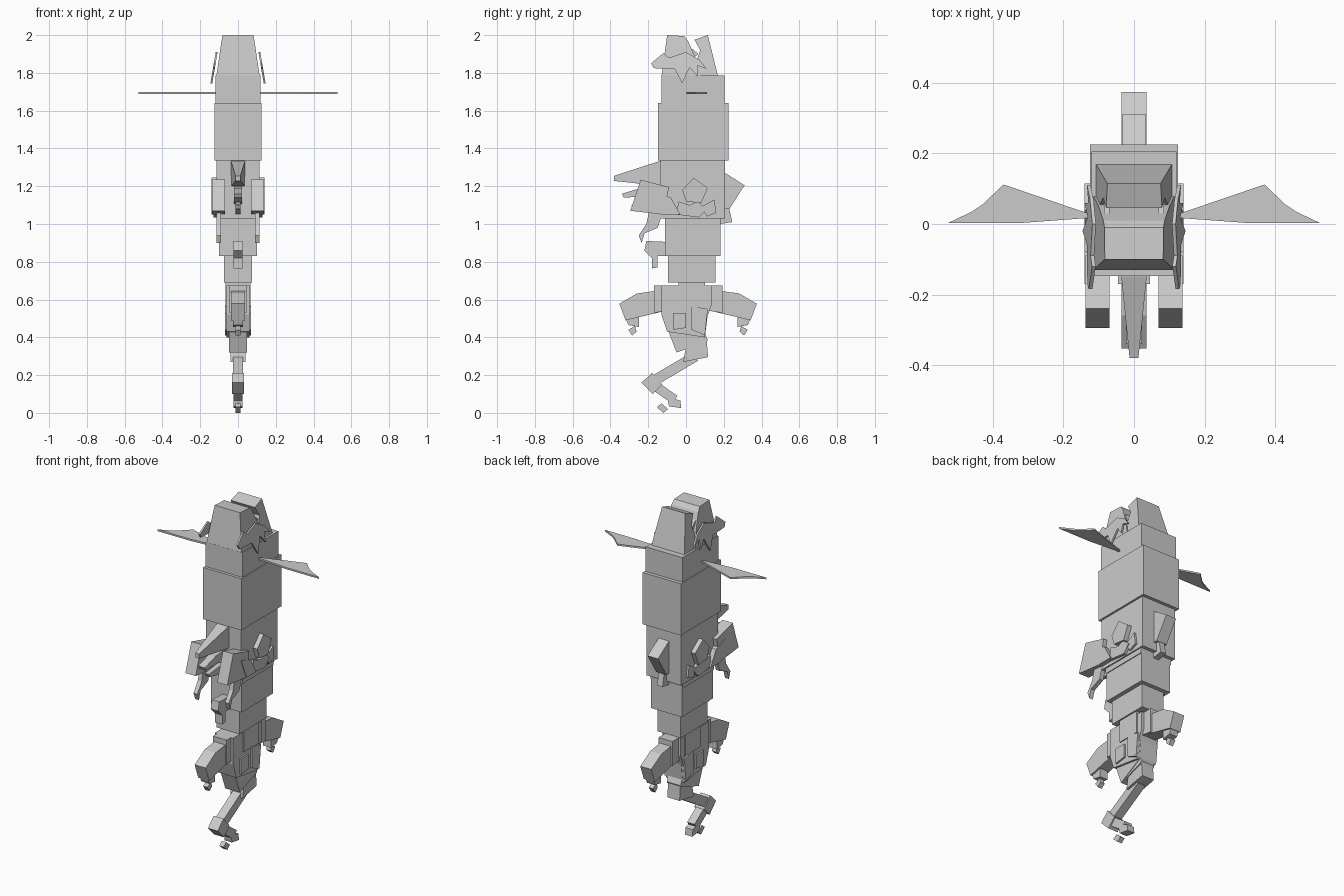
import bpy, bmesh, math
from mathutils import Vector

grey = bpy.data.materials.new("stone grey")
grey.diffuse_color = (0.6, 0.6, 0.6, 1)


def finish(name, bm):
    bmesh.ops.recalc_face_normals(bm, faces=bm.faces[:])
    mesh = bpy.data.meshes.new(name)
    bm.to_mesh(mesh)
    bm.free()
    mesh.materials.append(grey)
    ob = bpy.data.objects.new(name, mesh)
    bpy.context.collection.objects.link(ob)
    return ob


def extrude(name, loop, offset):
    """Flat outline of 3D points, extruded along a vector."""
    bm = bmesh.new()
    face = bm.faces.new([bm.verts.new(p) for p in loop])
    r = bmesh.ops.extrude_face_region(bm, geom=[face])
    moved = [v for v in r["geom"] if isinstance(v, bmesh.types.BMVert)]
    bmesh.ops.translate(bm, verts=moved, vec=offset)
    return finish(name, bm)


def profile(name, pts, x0, x1):
    """Side outline in (y, z), extruded from x0 to x1."""
    return extrude(name, [(x0, y, z) for y, z in pts], (x1 - x0, 0, 0))


def slab(name, hw, y0, y1, z0, z1):
    return profile(name, [(y0, z0), (y1, z0), (y1, z1), (y0, z1)], -hw, hw)


def limb(name, a, b, width, hw, cx=0):
    """Box running between two (y, z) points."""
    a, b = Vector(a), Vector(b)
    d = (b - a).normalized()
    n = Vector((-d.y, d.x)) * width / 2
    return profile(name, [a + n, b + n, b - n, a - n], cx - hw, cx + hw)


def pair(name, pts, x0, x1):
    for side, s in (("right", 1), ("left", -1)):
        profile(f"{name}_{side}", pts, s * x0, s * x1)


def taper(ob, z0, z1, k):
    """Narrow the width from 1 at z0 to k at z1."""
    for v in ob.data.vertices:
        v.co.x *= 1 + (k - 1) * (v.co.z - z0) / (z1 - z0)


# Stacked body segments
slab("neck", 0.12, -0.13, 0.205, 1.62, 1.785)
slab("chest", 0.125, -0.147, 0.226, 1.335, 1.64)
slab("torso", 0.113, -0.135, 0.207, 1.03, 1.34)
profile("torso_base", [(-0.11, 1.1), (0.2, 1.1), (0.18, 1.0), (-0.11, 1.0)], -0.105, 0.105)
slab("waist", 0.1, -0.11, 0.182, 0.83, 1.04)
slab("hips", 0.075, -0.095, 0.157, 0.69, 0.84)
profile("lower_body", [(-0.13, 0.675), (0.135, 0.675), (0.135, 0.57), (0.11, 0.5),
                       (0.1, 0.4), (-0.1, 0.43), (-0.13, 0.52)], -0.06, 0.06)
slab("hip_plate", 0.066, -0.04, 0.10, 0.56, 0.69)

# Head with an open upward mouth
front = profile("front_jaw", [(-0.13, 1.78), (0.08, 1.78), (0.05, 1.88), (0.01, 1.97),
                              (-0.01, 1.995), (-0.1, 2.0)], -0.115, 0.115)
back = profile("back_jaw", [(0.05, 1.78), (0.17, 1.78), (0.115, 2.0), (0.045, 1.975),
                            (0.075, 1.92), (0.055, 1.86)], -0.108, 0.108)
taper(front, 1.78, 2.0, 0.72)
taper(back, 1.78, 2.0, 0.7)
pair("tooth", [(0.03, 1.93), (0.065, 1.9), (0.03, 1.87)], 0.07, 0.085)

# Jagged cheek crests, flaring outward toward the bottom
crest = [(-0.185, 1.85), (-0.12, 1.905), (-0.09, 1.88), (0.0, 1.91), (0.07, 1.87),
         (0.11, 1.82), (0.06, 1.84), (0.06, 1.78), (0.02, 1.83), (-0.02, 1.745),
         (-0.06, 1.82), (-0.17, 1.825)]
for side, s in (("right", 1), ("left", -1)):
    extrude(f"cheek_crest_{side}",
            [(s * (0.108 + (1.91 - z) * 0.17), y, z) for y, z in crest], (s * 0.01, 0, 0))

    # Thin side wings
    wing = [(0.11, 0.02), (0.13, 0.03), (0.37, 0.112), (0.43, 0.055), (0.46, 0.035),
            (0.527, 0.003), (0.32, 0.003), (0.13, 0.017)]
    extrude(f"wing_{side}", [(s * x, y, 1.689) for x, y in wing], (0, 0, 0.01))

# Chest spike narrowing to its tip
spike = profile("chest_spike", [(-0.12, 1.335), (-0.15, 1.33), (-0.38, 1.255),
                                (-0.38, 1.228), (-0.12, 1.20)], -0.036, 0.036)
for v in spike.data.vertices:
    if v.co.y < -0.3:
        v.co.x *= 0.35
profile("lower_spike", [(-0.12, 1.2), (-0.24, 1.19), (-0.34, 1.16), (-0.33, 1.14),
                        (-0.22, 1.145), (-0.12, 1.1)], -0.022, 0.022)
profile("belly_spike", [(-0.12, 1.12), (-0.29, 1.1), (-0.28, 1.08), (-0.12, 1.05)], -0.014, 0.014)

# Arms with hooked claws
pair("arm_block", [(-0.24, 1.235), (-0.09, 1.195), (-0.12, 1.05), (-0.295, 1.07)], 0.07, 0.137)
pair("arm_joint", [(-0.17, 1.17), (-0.08, 1.14), (-0.03, 1.05), (-0.12, 1.05)], 0.10, 0.14)
pair("claw", [(-0.19, 1.09), (-0.12, 1.07), (-0.15, 0.98), (-0.22, 0.95), (-0.235, 0.9),
              (-0.25, 0.94), (-0.21, 1.0)], 0.09, 0.115)

# Angular plates on the flanks
pair("flank_plate", [(0.04, 1.245), (0.115, 1.19), (0.08, 1.11), (0.0, 1.12), (-0.02, 1.18)], 0.1, 0.14)
pair("flank_chip", [(-0.04, 1.12), (0.02, 1.1), (0.06, 1.12), (0.11, 1.08), (0.07, 1.035),
                    (-0.05, 1.05)], 0.1, 0.13)
pair("rear_plate", [(0.08, 1.09), (0.15, 1.13), (0.16, 1.06), (0.11, 1.04)], 0.1, 0.125)

# Back fin and small front hook
profile("back_fin", [(0.2, 1.275), (0.31, 1.205), (0.23, 1.08), (0.19, 1.08)], -0.034, 0.034)
profile("back_fin_tip", [(0.19, 1.1), (0.225, 1.1), (0.245, 1.01), (0.18, 1.0)], -0.018, 0.018)
profile("front_hook", [(-0.1, 0.905), (-0.21, 0.91), (-0.22, 0.86), (-0.18, 0.82),
                       (-0.18, 0.765), (-0.15, 0.77), (-0.15, 0.83), (-0.1, 0.83)], -0.024, 0.024)

# Bent legs fore and aft
for side, s, d in (("front", -1, 0.0), ("back", 1, 0.022)):
    def leg(part, pts, hw):
        profile(f"{side}_{part}", [(s * (y + d), z) for y, z in pts], -hw, hw)
    leg("thigh", [(0.1, 0.675), (0.17, 0.675), (0.17, 0.53), (0.1, 0.54)], 0.045)
    leg("shin", [(0.13, 0.65), (0.26, 0.632), (0.353, 0.578), (0.32, 0.49), (0.13, 0.535)], 0.036)
    leg("ankle", [(0.25, 0.53), (0.32, 0.5), (0.305, 0.465), (0.25, 0.455)], 0.026)
    leg("toe", [(0.27, 0.46), (0.305, 0.44), (0.285, 0.41), (0.262, 0.43)], 0.014)

# Tapered pelvis and side pads
profile("pelvis", [(-0.1, 0.45), (0.12, 0.56), (0.1, 0.40), (-0.05, 0.32)], -0.048, 0.048)
pair("side_pad", [(0.03, 0.565), (0.115, 0.55), (0.1, 0.41), (0.03, 0.44)], 0.04, 0.07)
pair("side_pad_front", [(-0.07, 0.53), (0.0, 0.53), (0.0, 0.45), (-0.07, 0.44)], 0.04, 0.07)
profile("tail_base", [(-0.05, 0.32), (-0.08, 0.42), (0.1, 0.42), (0.115, 0.385), (0.11, 0.375)], -0.045, 0.045)
profile("tail_block", [(0.0, 0.35), (0.11, 0.38), (0.117, 0.295), (-0.015, 0.27)], -0.04, 0.04)

# Thin tail leg with knuckles
limb("tail_leg", (0.05, 0.3), (-0.17, 0.17), 0.055, 0.026)
profile("tail_knee", [(-0.235, 0.16), (-0.18, 0.212), (-0.125, 0.15), (-0.175, 0.1)], -0.032, 0.032)
limb("tail_shin", (-0.16, 0.14), (-0.06, 0.07), 0.05, 0.024)
profile("tail_foot", [(-0.1, 0.085), (-0.03, 0.065), (-0.025, 0.025), (-0.09, 0.035)], -0.024, 0.024)
profile("tail_claw", [(-0.155, 0.03), (-0.13, 0.05), (-0.095, 0.02), (-0.12, 0.0)], -0.014, 0.014)
